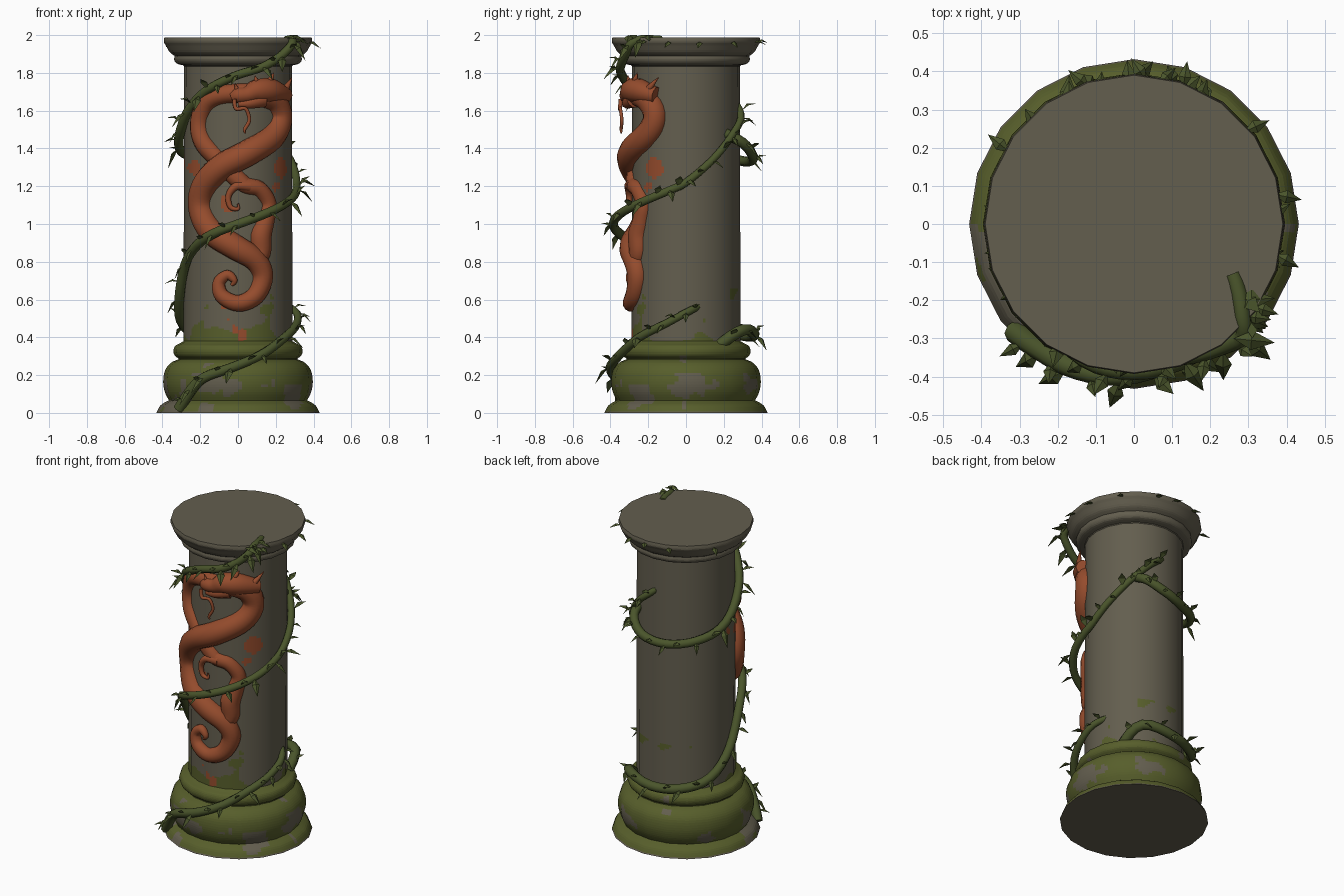
import bpy, bmesh, math, random
from mathutils import Vector, noise

if "Cube" in bpy.data.objects:
    bpy.data.objects.remove(bpy.data.objects["Cube"])

random.seed(4)


def material(name, rgb):
    m = bpy.data.materials.new(name)
    m.diffuse_color = (*rgb, 1)
    m.use_nodes = True
    m.node_tree.nodes["Principled BSDF"].inputs["Base Color"].default_value = m.diffuse_color
    return m


STONE = material("weathered stone", (0.125, 0.112, 0.077))
MOSS = material("moss green", (0.095, 0.112, 0.024))
CLAY = material("red clay", (0.30, 0.072, 0.026))
VINE = material("vine green", (0.068, 0.090, 0.024))


def smooth_path(pts, n):
    """Catmull-Rom samples through points of any dimension."""
    out = []
    for i in range(len(pts) - 1):
        p0, p1, p2, p3 = pts[max(i - 1, 0)], pts[i], pts[i + 1], pts[min(i + 2, len(pts) - 1)]
        for k in range(n):
            t = k / n
            out.append(tuple(0.5 * (2 * b + (c - a) * t + (2 * a - 5 * b + 4 * c - d) * t * t
                                    + (3 * b - a - 3 * c + d) * t ** 3)
                             for a, b, c, d in zip(p0, p1, p2, p3)))
    out.append(tuple(pts[-1]))
    return out


def tube(name, pts, mat, sides=2):
    """Swept tube through (x, y, z, radius) points, as a mesh."""
    cu = bpy.data.curves.new(name + "_path", 'CURVE')
    cu.dimensions = '3D'
    cu.bevel_depth = 1
    cu.bevel_resolution = sides
    cu.use_fill_caps = True
    sp = cu.splines.new('POLY')
    sp.points.add(len(pts) - 1)
    for p, (x, y, z, r) in zip(sp.points, pts):
        p.co = (x, y, z, 1)
        p.radius = max(r, 0.002)
    tmp = bpy.data.objects.new(name + "_tmp", cu)
    bpy.context.collection.objects.link(tmp)
    dg = bpy.context.evaluated_depsgraph_get()
    me = bpy.data.meshes.new_from_object(tmp.evaluated_get(dg))
    bpy.data.objects.remove(tmp)
    me.materials.clear()
    me.materials.append(mat)
    me.polygons.foreach_set("use_smooth", [len(p.vertices) == 4 for p in me.polygons])
    ob = bpy.data.objects.new(name, me)
    bpy.context.collection.objects.link(ob)
    return ob


# Column: lathe of moulded sections with a 20-sided outline
SECTIONS = [
    ([(.432, 0), (.41, .04), (.37, .065)], 4),
    ([(.365, .065), (.387, .11), (.396, .165), (.386, .225), (.355, .265), (.315, .283)], 4),
    ([(.315, .288), (.336, .305), (.342, .33), (.332, .355), (.308, .368), (.288, .38)], 3),
    ([(.288, .38), (.286, 1.835)], 105),
    ([(.29, 1.84), (.325, 1.85), (.338, 1.87), (.335, 1.89)], 3),
    ([(.34, 1.893), (.362, 1.91), (.382, 1.945), (.393, 1.965), (.39, 1.988)], 3)]
profile = [p for pts, n in SECTIONS for p in smooth_path(pts, n)]
SEG, SIDES = 120, 20
bm = bmesh.new()
rings = []
for r, z in profile:
    ring = []
    for i in range(SEG):
        a = 2 * math.pi * i / SEG
        k = math.cos(math.pi / SIDES) / math.cos(a % (2 * math.pi / SIDES) - math.pi / SIDES)
        ring.append(bm.verts.new((r * k * math.cos(a), r * k * math.sin(a), z)))
    rings.append(ring)
for lo, hi in zip(rings, rings[1:]):
    for i in range(SEG):
        j = (i + 1) % SEG
        bm.faces.new((lo[i], lo[j], hi[j], hi[i]))
bm.faces.new(rings[0][::-1])
bm.faces.new(rings[-1])

# clay stains: x, z, size (on the front of the shaft)
STAINS = [(-.05, .5, .04), (-.02, .45, .035), (.02, .42, .025), (.13, 1.42, .04), (.23, 1.29, .05),
          (-.25, 1.3, .05), (-.06, 1.08, .04), (.2, 1.2, .03), (-.07, .56, .03)]


def column_colour(c):
    n = noise.noise(c * 7) + 0.4 * noise.noise(c * 17)
    if c.z > 0.38:
        if c.y < 0 and any(math.hypot(c.x - x, (c.z - z) * .8) < s * (.75 + n) for x, z, s in STAINS):
            return 2
        front = max(0, -c.y - .3 * c.x) / .29
        return 1 if c.z < .35 + .1 * front + .16 * n * front else int(c.z < .66 and n > .42)
    if c.z < .004:
        return 0
    if c.z < .065:
        return int(n > -.12 or c.y > 0)
    if c.z < .21:
        bare = .0 if c.y < 0.1 and c.x > -.3 else -.3
        return int(n + abs(c.z - .14) * 5 > .2 + bare)
    return int(n > -.5)


bm.normal_update()
for f in bm.faces:
    f.smooth = True
    f.material_index = column_colour(f.calc_center_median())
me = bpy.data.meshes.new("column")
bm.to_mesh(me)
bm.free()
for m in (STONE, MOSS, CLAY):
    me.materials.append(m)
# round shading around the axis
normals = []
for p in me.polygons:
    h = math.hypot(p.normal.x, p.normal.y)
    for v in p.vertices:
        d = me.vertices[v].co.copy()
        d.z = 0
        d = d.normalized() * (h if p.normal.x * d.x + p.normal.y * d.y >= 0 else -h)
        normals.append(Vector((d.x, d.y, p.normal.z)).normalized())
me.normals_split_custom_set(normals)
bpy.context.collection.objects.link(bpy.data.objects.new("column", me))


# Serpent relief: (x, z, radius, lift) points wrapped onto the shaft front
def relief(name, pts, n=5, sides=3):
    out = []
    for x, z, r, lift in smooth_path(pts, n):
        out.append((x, -math.sqrt(max((.275 + lift) ** 2 - x * x, .012)), z, r))
    return tube(name, out, CLAY, sides)


relief("serpent_body", [
    (.03, 1.21, .045, 0), (-.1, 1.34, .05, -.01), (-.185, 1.44, .053, 0), (-.2, 1.55, .053, 0),
    (-.155, 1.655, .053, 0), (-.05, 1.69, .05, 0), (.09, 1.685, .06, 0), (.19, 1.655, .065, 0), (.222, 1.56, .066, 0),
    (.18, 1.46, .068, .005), (.05, 1.375, .07, .02), (-.09, 1.3, .07, .02), (-.178, 1.2, .07, .01), (-.195, 1.08, .068, 0),
    (-.14, .96, .068, .005), (-.02, .88, .068, .01), (.09, .81, .062, .01), (.13, .72, .056, .01),
    (.09, .62, .05, .01), (0, .58, .045, .015), (-.085, .62, .04, .02), (-.1, .69, .034, .02),
    (-.055, .73, .027, .02), (-.02, .7, .018, .025), (-.035, .675, .008, .025)], sides=4)
relief("serpent_loop", [(-.06, 1.29, .05, -.01), (.03, 1.21, .045, 0), (.11, 1.185, .045, 0), (.16, 1.11, .045, 0),
                        (.145, 1.02, .05, 0), (.12, .94, .06, 0), (.12, .85, .055, 0), (.08, .79, .05, 0)])
relief("serpent_curl", [(.06, 1.2, .03, .02), (-.01, 1.2, .022, .03), (-.05, 1.15, .017, .03), (-.04, 1.09, .014, .03),
                        (0, 1.08, .01, .03), (0, 1.11, .004, .03)])
relief("head", [(.25, 1.68, .045, .02), (.17, 1.705, .066, .025), (.1, 1.705, .062, .03), (.05, 1.685, .045, .035),
                (0, 1.68, .042, .035), (-.035, 1.67, .025, .035)])
relief("jaw", [(.13, 1.66, .045, .03), (.06, 1.64, .03, .04), (0, 1.635, .018, .04)])
relief("whisker", [(-.02, 1.66, .012, .07), (-.01, 1.61, .011, .075), (.04, 1.61, .01, .075), (.06, 1.55, .01, .07),
                   (.035, 1.5, .009, .07), (.04, 1.48, .004, .07)], sides=1)
for i, (x0, z0, x1, z1, r) in enumerate([(.1, 1.75, .09, 1.785, .015), (.16, 1.75, .19, 1.8, .018),
                                         (.23, 1.69, .285, 1.775, .022), (0, 1.7, -.015, 1.745, .013)]):
    relief("horn_%d" % i, [(x0, z0, r, .04), ((x0 + x1) / 2, z0 * .6 + z1 * .4, r * .8, .045), (x1, z1, .002, .045)], 2, 1)

# Vines: (angle in degrees, z, distance from axis)
VINES = [
    [(-138, .02, .42), (-126, .13, .41), (-115, .19, .41), (-95, .24, .40), (-70, .31, .37), (-45, .40, .35),
     (-20, .47, .33), (0, .53, .31), (16, .57, .26)],
    [(38, .36, .29), (58, .44, .36), (90, .41, .36), (120, .41, .34), (150, .46, .33), (180, .60, .31), (205, .78, .31),
     (225, .87, .33), (250, .95, .375), (270, 1.0, .385), (295, 1.06, .375), (320, 1.12, .35), (345, 1.18, .32),
     (360, 1.22, .31), (385, 1.33, .31), (410, 1.46, .31), (430, 1.56, .31), (446, 1.63, .27)],
    [(50, 1.48, .27), (62, 1.43, .34), (80, 1.36, .36), (105, 1.33, .34), (135, 1.35, .33), (165, 1.40, .32),
     (190, 1.49, .31), (210, 1.59, .31), (230, 1.68, .31), (250, 1.74, .325), (270, 1.79, .34), (290, 1.83, .37),
     (305, 1.89, .395), (314, 1.95, .41), (320, 1.978, .37), (333, 1.975, .29)]]
leaves = bmesh.new()


def leaf(pos, direction, length):
    """Thin folded diamond leaf with a drooping tip."""
    d = direction.normalized()
    side = d.cross(Vector((0, 0, 1))).normalized()
    up = side.cross(d)
    w = length * .23
    mid = pos + d * length * .45
    base, tip = pos, pos + d * length - Vector((0, 0, length * .25))
    loc = [base, mid + side * w, tip, mid - side * w, mid + up * w * .6, mid + up * w * .1]
    for p in loc:
        p.z = min(max(p.z, .005), 2.0)
    b, l, t, r, top, low = [leaves.verts.new(p) for p in loc]
    for q in ((b, l), (l, t), (t, r), (r, b)):
        leaves.faces.new((q[1], q[0], top))
        leaves.faces.new((q[0], q[1], low))


for vi, pts in enumerate(VINES):
    path = []
    samples = smooth_path(pts, 4)
    for i, (a, z, r) in enumerate(samples):
        t = i / (len(samples) - 1)
        path.append((r * math.cos(math.radians(a)), r * math.sin(math.radians(a)), z,
                     .031 - .012 * t if vi < 2 else .028 - .006 * t))
    tube("vine_%d" % vi, path, VINE)
    # leaves alternate above and below the stem
    for i in range(2, len(path) - 1, 2):
        p, q = Vector(path[i][:3]), Vector(path[i + 1][:3])
        out = Vector((p.x, p.y, 0)).normalized()
        along = (q - p).normalized() * random.uniform(-.7, .7)
        lift = Vector((0, 0, random.uniform(.3, .8) * (1 if i % 4 else -1)))
        leaf(p + out * .012, out * random.uniform(.4, .9) + along + lift, random.uniform(.065, .105))
# stray leaves on the capital rim and top
for a in (-40, -35, -12, 12, 40, 70, 85, 108, 150):
    out = Vector((math.cos(math.radians(a)), math.sin(math.radians(a)), 0))
    leaf(out * .375 + Vector((0, 0, 1.96)), out + Vector((-out.y, out.x, .4)) * random.uniform(-.8, .8), .075)
leaf(Vector((.26, -.2, 1.985)), Vector((1, .05, .1)), .11)
leaf(Vector((.26, -.3, 1.98)), Vector((1, -.1, .1)), .11)
me = bpy.data.meshes.new("vine_leaves")
bmesh.ops.recalc_face_normals(leaves, faces=leaves.faces)
leaves.to_mesh(me)
leaves.free()
me.materials.append(VINE)
bpy.context.collection.objects.link(bpy.data.objects.new("vine_leaves", me))
